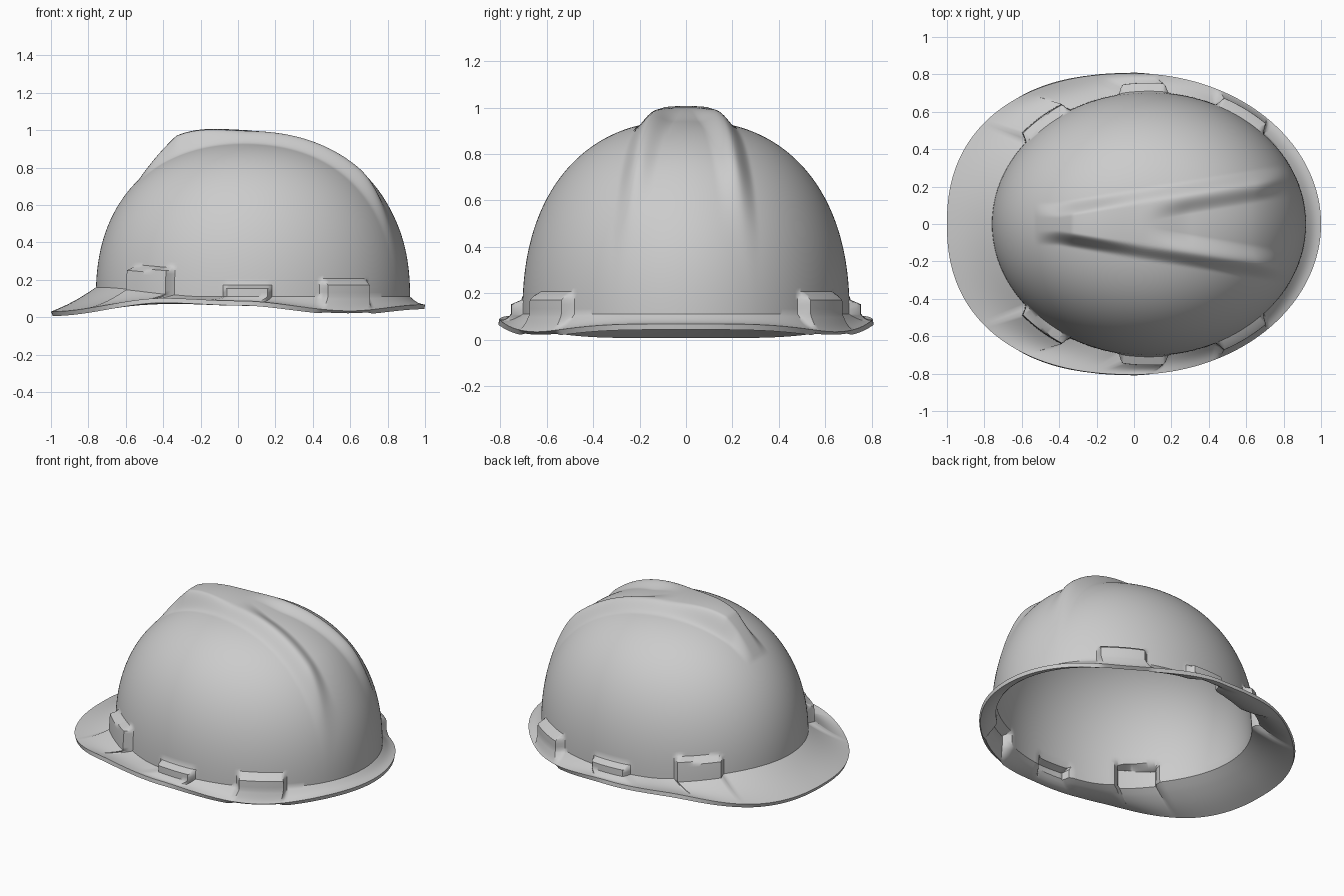
import bpy, bmesh
from math import sin, cos, pi, asin, radians, degrees, copysign, sqrt

if "Cube" in bpy.data.objects:
    bpy.data.objects.remove(bpy.data.objects["Cube"])

SEG, BRIM_ROWS, DOME_ROWS = 360, 8, 90
CX, RX, RY = 0.08, 0.84, 0.705          # dome footprint
Z0, H, P = 0.10, 0.845, 2.3             # dome superellipse profile


def ramp(v, a, b):
    return min(1, max(0, (v - a) / (b - a)))


def smooth(v, a, b):
    t = ramp(v, a, b)
    return t * t * (3 - 2 * t)


def curve(x, keys):
    for (x0, y0), (x1, y1) in zip(keys, keys[1:]):
        if x <= x1:
            return y0 + (y1 - y0) * smooth(x, x0, x1)
    return keys[-1][1]


# accessory slots: angle, half width in degrees, top height
LUGS = [(131, 10, 0.26), (92, 8.5, 0.165), (54, 10, 0.19)]
RIM_Z = [(-1, 0.03), (-0.4, 0.102), (0, 0.088), (0.6, 0.034), (1, 0.068)]


def lug(a, z):
    d = abs((degrees(a) + 180) % 360 - 180)
    out = 0
    for c, w, top in LUGS:
        out = max(out, 0.05 * (1 - ramp(abs(d - c), w - 1, w + 0.6)) * (1 - ramp(z, top - 0.006, top + 0.008)))
    return out


def crest(x, y):
    # V-shaped crest: steep nose, flared outer edges, sunken middle
    y = abs(y)
    edge = 0.065 + 0.2 * ramp(x, -0.4, 0.78)
    height = curve(x, [(-0.34, 0.1), (0.08, 0.055), (0.6, 0.05)])
    height *= ramp(x, -0.53, -0.33) * (1 - smooth(x, 0.62, 0.86))
    height *= 1 - smooth(y, edge - 0.03, edge + 0.05)
    valley = 0.75 * smooth(x, 0.03, 0.3) * (1 - smooth(y, edge - 0.13, edge - 0.03))
    return height * (1 - valley)


def dome_point(a, t):
    base = 0.11 + 0.05 * smooth(-cos(a), 0.3, 1)
    p0 = asin(((base - Z0) / H) ** (P / 2))
    phi = p0 + (pi / 2 - p0) * t
    r, z = max(0, cos(phi)) ** (2 / P), Z0 + H * sin(phi) ** (2 / P)
    x, y = CX + RX * r * cos(a), RY * r * sin(a)
    # slots push straight outward
    nx, ny = cos(a) / RX, sin(a) / RY
    n, l = sqrt(nx * nx + ny * ny), lug(a, z)
    h = crest(x, y)
    dx = max(0, x - CX)
    k = sqrt(dx * dx + (z - Z0) ** 2) or 1
    return (x + l * nx / n + h * dx / k, y + l * ny / n, z + h * (z - Z0) / k)


def rim_point(a):
    c, s = cos(a), sin(a)
    e = 2 / 2.3 if c < 0 else 1
    x = copysign(abs(c) ** e, c)
    return (x, copysign(0.805 * abs(s) ** e, s), curve(x, RIM_Z))


# Shell: brim rows from the rim inward, then dome rows to the crown
bm = bmesh.new()
angles = [2 * pi * j / SEG for j in range(SEG)]
rows = []
for i in range(BRIM_ROWS):
    s = i / BRIM_ROWS
    row = []
    for a in angles:
        p, q = rim_point(a), dome_point(a, 0)
        co = [p[k] + (q[k] - p[k]) * s for k in range(3)]
        co[2] -= 0.01 * sin(pi * s)
        row.append(bm.verts.new(co))
    rows.append(row)
for i in range(DOME_ROWS):
    rows.append([bm.verts.new(dome_point(a, i / DOME_ROWS)) for a in angles])
for lo, hi in zip(rows, rows[1:]):
    for j in range(SEG):
        k = (j + 1) % SEG
        bm.faces.new((lo[j], lo[k], hi[k], hi[j]))
crown = bm.verts.new(dome_point(0, 1))
for j in range(SEG):
    bm.faces.new((rows[-1][j], rows[-1][(j + 1) % SEG], crown))

mesh = bpy.data.meshes.new("helmet_shell")
bm.to_mesh(mesh)
bm.free()
shell = bpy.data.objects.new("helmet_shell", mesh)
bpy.context.collection.objects.link(shell)

# Wall thickness, inward
solid = shell.modifiers.new("thickness", 'SOLIDIFY')
solid.thickness = 0.025
solid.offset = -1

bpy.context.view_layer.objects.active = shell
shell.select_set(True)
bpy.ops.object.shade_smooth_by_angle(angle=radians(40))
# smoothing-by-angle happens on the sheet; mark the finished shell too
bpy.ops.object.modifier_apply(modifier="thickness")
bpy.ops.object.shade_smooth_by_angle(angle=radians(40))
